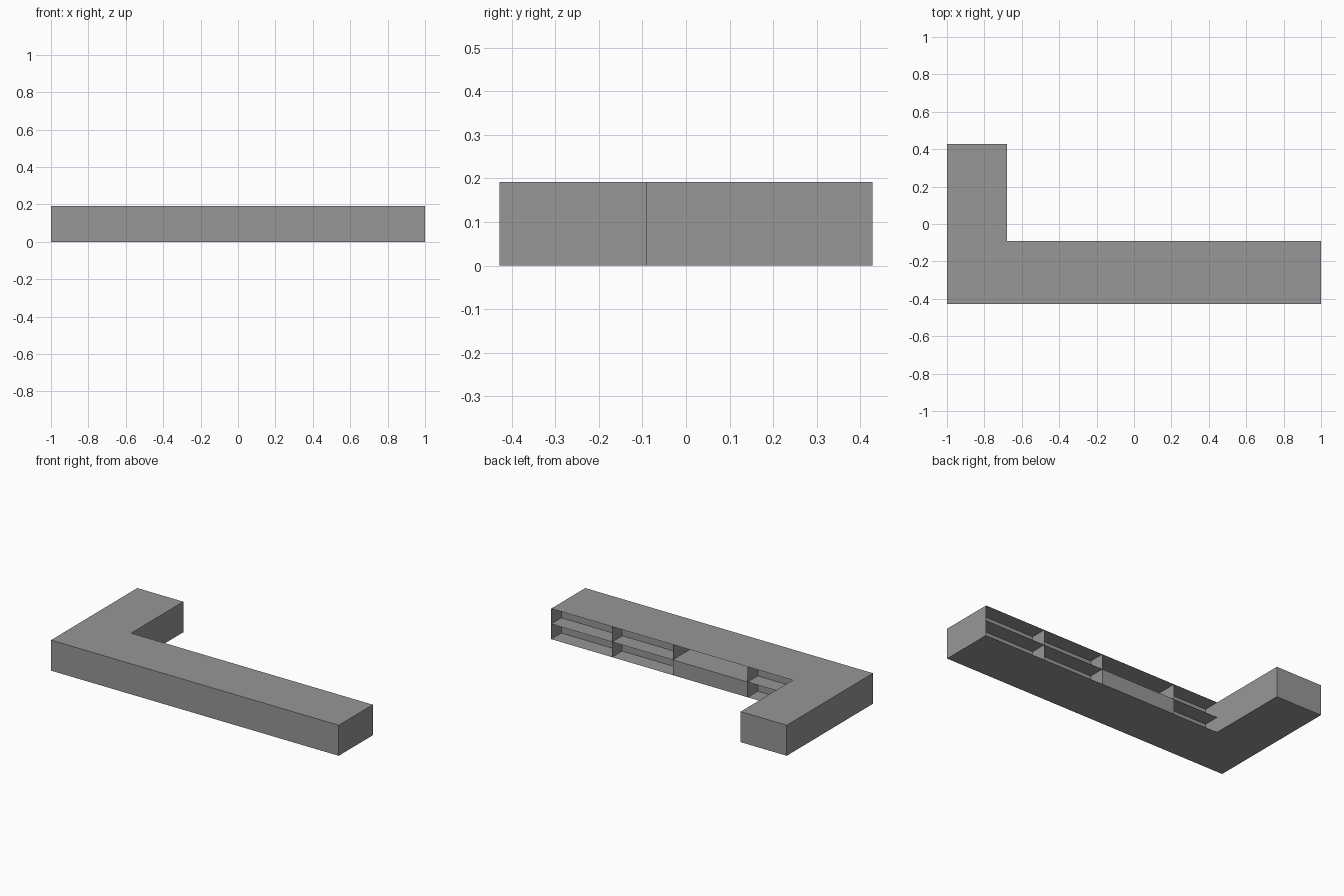
import bpy
import bmesh

cube = bpy.data.objects.get("Cube")
if cube:
    bpy.data.objects.remove(cube, do_unlink=True)

# Main dimensions
HEIGHT = 0.192
MID = HEIGHT / 2
HALF_DEPTH = 0.428
BACK = -0.09          # open rear face of the long arm
LEG = -0.68           # inner side of the short arm
SHALLOW = BACK - 0.10
DEEP = BACK - 0.26

grey = bpy.data.materials.new("counter_grey")
grey.use_nodes = True
colour = (0.31, 0.31, 0.31, 1)
grey.diffuse_color = colour
grey.node_tree.nodes["Principled BSDF"].inputs["Base Color"].default_value = colour


def finish(name, bm):
    mesh = bpy.data.meshes.new(name)
    bm.to_mesh(mesh)
    bm.free()
    mesh.materials.append(grey)
    obj = bpy.data.objects.new(name, mesh)
    bpy.context.collection.objects.link(obj)
    return obj


def sheet(name, *corners):
    """One thin flat board given by its corners."""
    bm = bmesh.new()
    bm.faces.new([bm.verts.new(c) for c in corners])
    return finish(name, bm)


def upright(name, x, y_in):
    return sheet(name, (x, BACK, 0), (x, y_in, 0), (x, y_in, HEIGHT), (x, BACK, HEIGHT))


def rear_wall(name, x0, x1, y, z0, z1):
    return sheet(name, (x1, y, z0), (x0, y, z0), (x0, y, z1), (x1, y, z1))


def shelf(name, x0, x1, y_in):
    return sheet(name, (x0, y_in, MID), (x1, y_in, MID), (x1, BACK, MID), (x0, BACK, MID))


# L-shaped counter shell, left open along the rear of the long arm
footprint = [(-1, -HALF_DEPTH), (1, -HALF_DEPTH), (1, BACK),
             (LEG, BACK), (LEG, HALF_DEPTH), (-1, HALF_DEPTH)]
bm = bmesh.new()
low = [bm.verts.new((x, y, 0)) for x, y in footprint]
high = [bm.verts.new((x, y, HEIGHT)) for x, y in footprint]
bm.faces.new(high)
bm.faces.new(low[::-1])
for i in range(len(low)):
    j = (i + 1) % len(low)
    if i != 2:
        bm.faces.new((low[i], low[j], high[j], high[i]))
finish("counter_shell", bm)

# Four rear bays; the third has a closed base and a deep upper shelf
edges = [1.0, 0.577, 0.155, -0.366, LEG]
for i, (x1, x0) in enumerate(zip(edges, edges[1:])):
    closed = i == 2
    depth = DEEP if closed else SHALLOW
    shelf(f"shelf_{i + 1}", x0, x1, depth)
    if closed:
        rear_wall("cupboard_panel", x0, x1, BACK, 0, MID)
        rear_wall("cupboard_back", x0, x1, depth, MID, HEIGHT)
    else:
        rear_wall(f"bay_back_{i + 1}", x0, x1, depth, 0, HEIGHT)

# Upright boards between the bays
for i, x in enumerate(edges[1:]):
    upright(f"divider_{i + 1}", x, DEEP if i in (1, 2) else SHALLOW)
